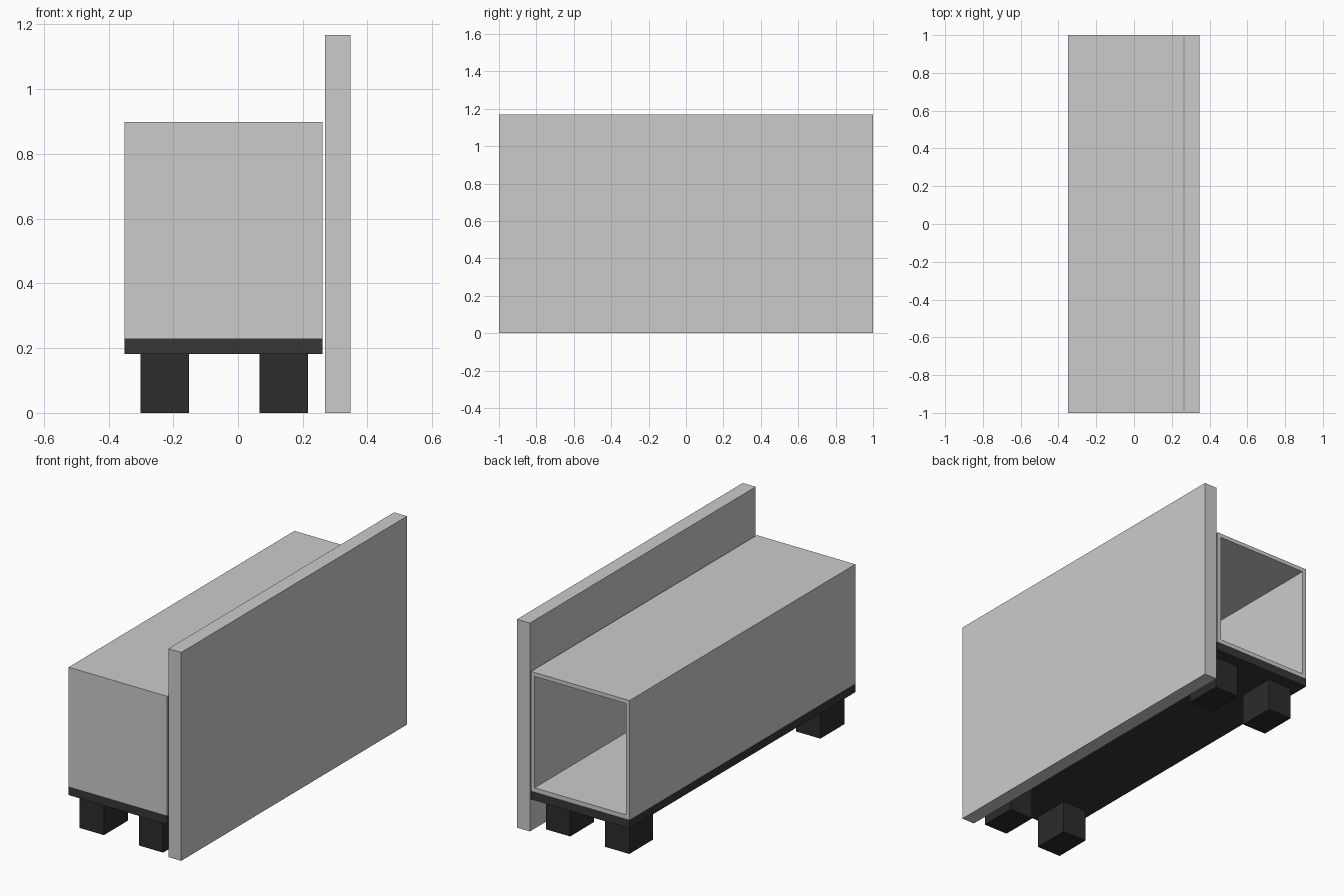
import bpy, bmesh
from mathutils import Vector

if "Cube" in bpy.data.objects:
    bpy.data.objects.remove(bpy.data.objects["Cube"])


def material(name, rgb):
    mat = bpy.data.materials.new(name)
    mat.diffuse_color = (*rgb, 1)
    mat.use_nodes = True
    mat.node_tree.nodes["Principled BSDF"].inputs["Base Color"].default_value = mat.diffuse_color
    return mat


def box(name, lo, hi, mat=None, cavity=None):
    """Axis-aligned box from two corners; cavity = (wall, depth) hollows it from +y."""
    lo, hi = Vector(lo), Vector(hi)
    bm = bmesh.new()
    bmesh.ops.create_cube(bm, size=1)
    bmesh.ops.scale(bm, vec=hi - lo, verts=bm.verts)
    bmesh.ops.translate(bm, vec=(lo + hi) / 2, verts=bm.verts)
    if cavity:
        wall, depth = cavity
        bm.normal_update()
        back = max(bm.faces, key=lambda f: f.normal.y)
        bmesh.ops.inset_region(bm, faces=[back], thickness=wall)
        inner = bmesh.ops.extrude_discrete_faces(bm, faces=[back])["faces"][0]
        bmesh.ops.translate(bm, vec=(0, -depth, 0), verts=inner.verts)
    bmesh.ops.recalc_face_normals(bm, faces=bm.faces)
    mesh = bpy.data.meshes.new(name)
    bm.to_mesh(mesh)
    bm.free()
    obj = bpy.data.objects.new(name, mesh)
    bpy.context.collection.objects.link(obj)
    if mat:
        mesh.materials.append(mat)
    return obj


dark = material("dark_base", (0.035, 0.037, 0.036))
darker = material("dark_feet", (0.025, 0.025, 0.025))

# Hollow cabinet body, open at the back end
box("cabinet_body", (-0.35, -1, 0.23), (0.261, 1, 0.899), cavity=(0.032, 1.968))

# Plinth under the body
box("base_plate", (-0.35, -1, 0.182), (0.261, 1, 0.23), dark)

# Tall panel standing beside the body
box("side_panel", (0.268, -1, 0), (0.348, 1, 1.168))

# Four block feet
for end, y in (("front", -0.972), ("back", 0.72)):
    for side, x in (("left", -0.301), ("right", 0.066)):
        box(f"{end}_{side}_foot", (x, y, 0), (x + 0.15, y + 0.212, 0.182), darker)
